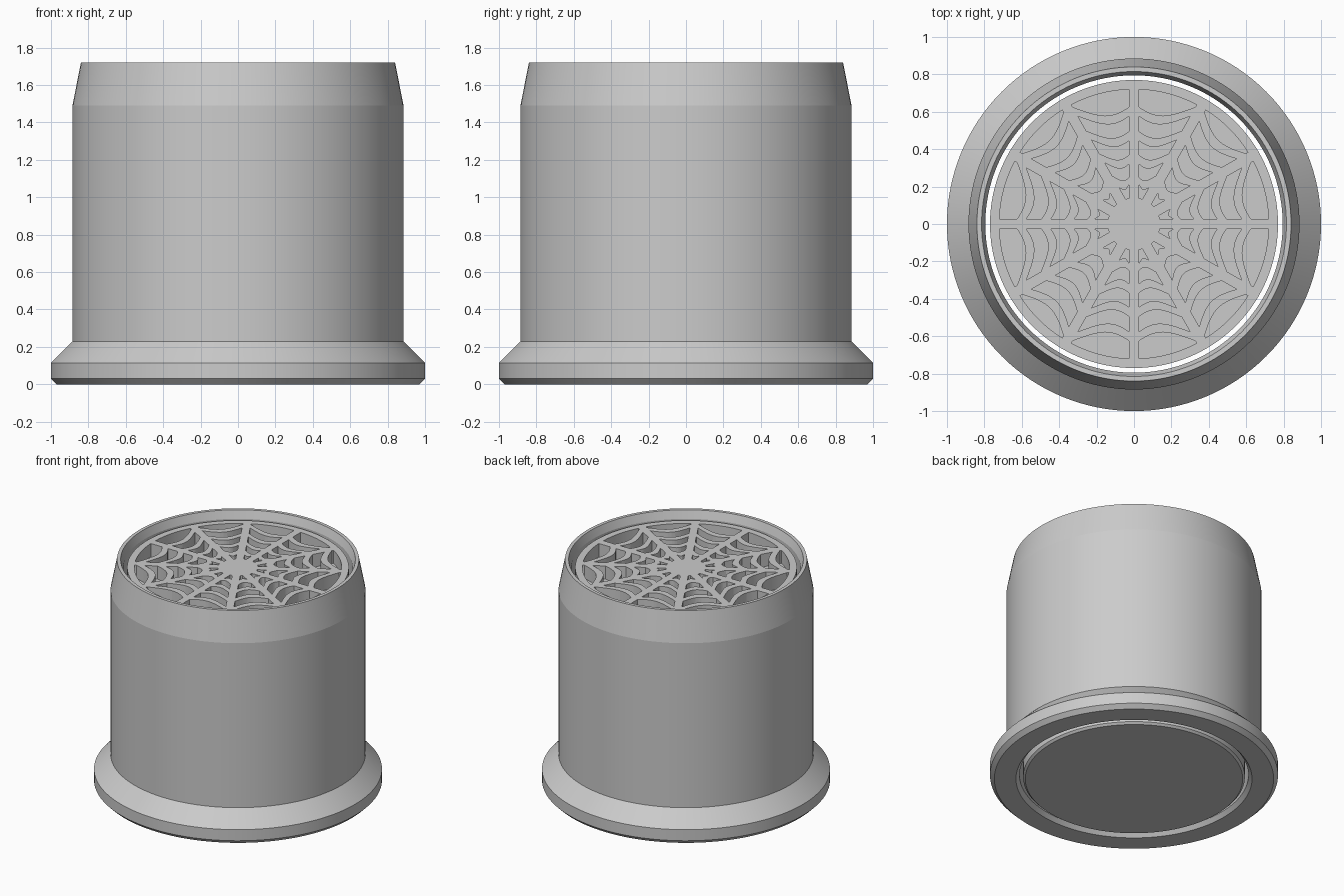
import bpy
import bmesh
from math import asin, cos, sin, pi, radians

cube = bpy.data.objects.get("Cube")
if cube:
    bpy.data.objects.remove(cube)

grey = bpy.data.materials.new("plain grey")
grey.use_nodes = True
GREY = (0.6, 0.6, 0.6, 1)
grey.diffuse_color = GREY
grey.node_tree.nodes["Principled BSDF"].inputs["Base Color"].default_value = GREY

SEGMENTS = 128
CORE_RADIUS = 0.77
CORE_TOP = 1.66
FLOOR = 1.56
SPOKE_HALF = 0.028


def add_object(name, mesh):
    obj = bpy.data.objects.new(name, mesh)
    bpy.context.collection.objects.link(obj)
    mesh.materials.clear()
    mesh.materials.append(grey)
    bpy.ops.object.select_all(action="DESELECT")
    obj.select_set(True)
    bpy.context.view_layer.objects.active = obj
    bpy.ops.object.shade_smooth_by_angle(angle=radians(8))
    return obj


def lathe(name, profile, closed):
    """Revolve (radius, z) points; open profiles get flat end caps."""
    bm = bmesh.new()
    rings = []
    for r, z in profile:
        rings.append([bm.verts.new((r * cos(2 * pi * i / SEGMENTS),
                                    r * sin(2 * pi * i / SEGMENTS), z))
                      for i in range(SEGMENTS)])
    pairs = list(zip(rings, rings[1:]))
    if closed:
        pairs.append((rings[-1], rings[0]))
    else:
        bm.faces.new(rings[0])
        bm.faces.new(rings[-1])
    for low, high in pairs:
        for i in range(SEGMENTS):
            j = (i + 1) % SEGMENTS
            bm.faces.new((low[i], low[j], high[j], high[i]))
    bmesh.ops.recalc_face_normals(bm, faces=bm.faces)
    mesh = bpy.data.meshes.new(name)
    bm.to_mesh(mesh)
    bm.free()
    return add_object(name, mesh)


# Outer sleeve with flared foot and tapered lip
lathe("outer_sleeve", [
    (0.97, 0), (1, 0.03), (1, 0.115), (0.885, 0.23), (0.885, 1.49),
    (0.84, 1.72), (0.815, 1.72), (0.795, 1.66), (0.795, 0.03), (0.82, 0),
], closed=True)

# Loose inner core, its top being the floor under the web
lathe("inner_core", [(0.755, 0), (CORE_RADIUS, 0.015), (CORE_RADIUS, FLOOR)],
      closed=False)


# Web grille: a disc with the gaps between the strands left open
def strand(sector, radius, sag, stretch):
    """Points along a sagging strand between two neighbouring spokes."""
    def reach(k):
        return radius * (1 if k % 3 == 0 else stretch)
    steps = 10
    points = []
    for i in range(steps + 1):
        t = i / steps
        r = reach(sector) * (1 - t) + reach(sector + 1) * t
        r *= 1 - sag * 4 * t * (1 - t)
        inset = asin(SPOKE_HALF / r)
        a = sector * pi / 6 + inset + t * (pi / 6 - 2 * inset)
        points.append((r * cos(a), r * sin(a)))
    return points


def add_outline(curve, points):
    spline = curve.splines.new("POLY")
    spline.points.add(len(points) - 1)
    for p, (x, y) in zip(spline.points, points):
        p.co = (x, y, 0, 1)
    spline.use_cyclic_u = True


curve = bpy.data.curves.new("web_outline", "CURVE")
curve.dimensions = "2D"
curve.fill_mode = "BOTH"
curve.extrude = (CORE_TOP - FLOOR) / 2
add_outline(curve, [(CORE_RADIUS * cos(2 * pi * i / SEGMENTS),
                     CORE_RADIUS * sin(2 * pi * i / SEGMENTS))
                    for i in range(SEGMENTS)])

SAG, STRETCH = 0.1, 1.13
bands = [  # outer strand, inner strand as (radius, sag, stretch)
    ((0.72, 0, 1), (0.625, SAG, STRETCH)),
    ((0.575, SAG, STRETCH), (0.495, SAG, STRETCH)),
    ((0.445, SAG, STRETCH), (0.37, SAG, STRETCH)),
    ((0.32, SAG, STRETCH), (0.25, SAG, STRETCH)),
    ((0.21, SAG, 1), (0.14, 0, 1)),
]
for sector in range(12):
    for outer, inner in bands:
        add_outline(curve, strand(sector, *outer) + strand(sector, *inner)[::-1])

# Turn the outline into a mesh and drop the helper curve
helper = bpy.data.objects.new("web_helper", curve)
bpy.context.collection.objects.link(helper)
bpy.context.view_layer.update()
evaluated = helper.evaluated_get(bpy.context.evaluated_depsgraph_get())
web_mesh = bpy.data.meshes.new_from_object(evaluated)
bpy.data.objects.remove(helper)
bm = bmesh.new()
bm.from_mesh(web_mesh)
bmesh.ops.remove_doubles(bm, verts=bm.verts, dist=0.0001)
bmesh.ops.recalc_face_normals(bm, faces=bm.faces)
bm.to_mesh(web_mesh)
bm.free()
web = add_object("web_grille", web_mesh)
web.location.z = (CORE_TOP + FLOOR) / 2
